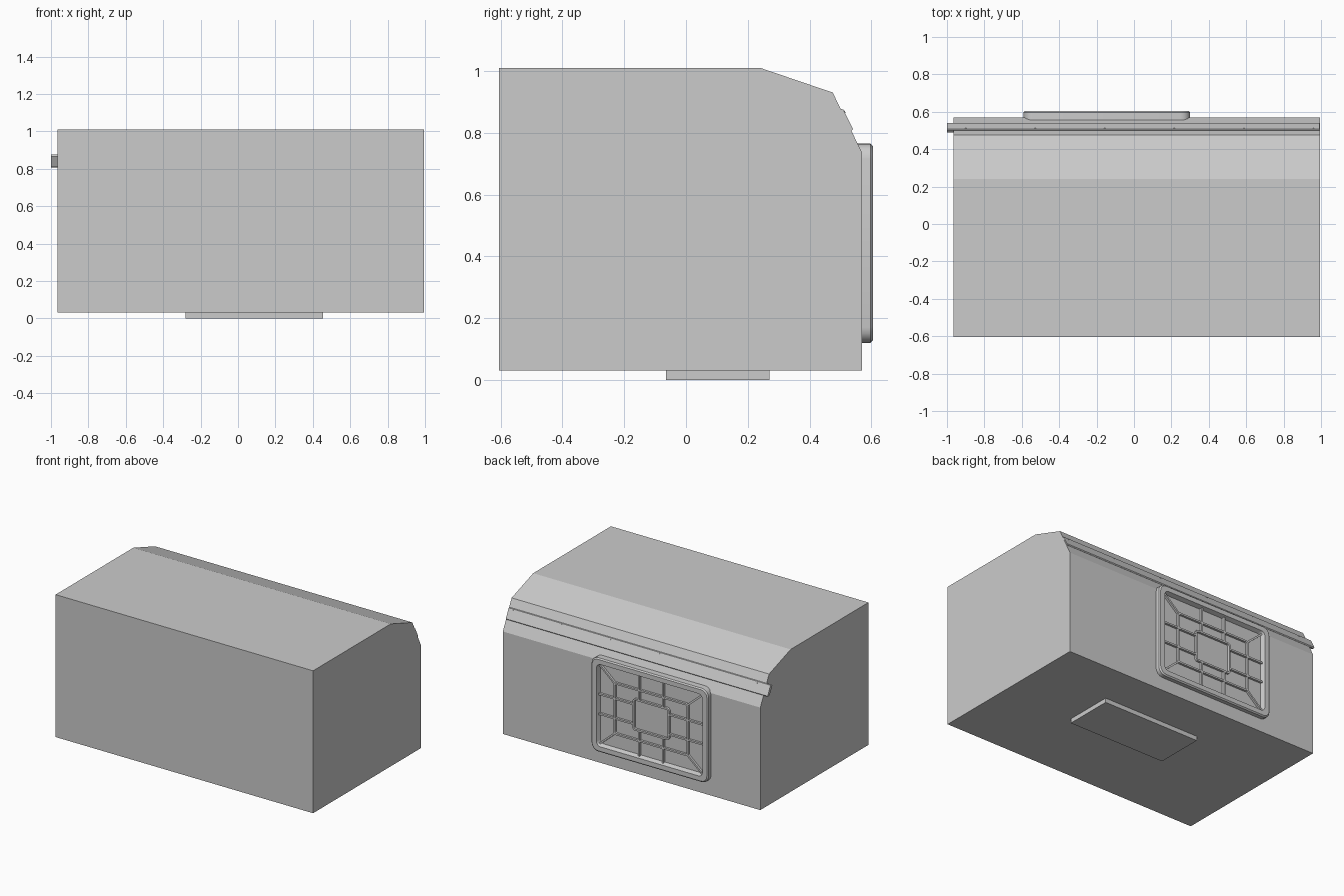
import bpy, bmesh, math
from mathutils import Vector

if "Cube" in bpy.data.objects:
    bpy.data.objects.remove(bpy.data.objects["Cube"])

GX, GZ = -0.145, 0.4425          # centre of the rear grille


def finish(name, bm, smooth=False):
    bmesh.ops.recalc_face_normals(bm, faces=bm.faces)
    me = bpy.data.meshes.new(name)
    bm.to_mesh(me)
    bm.free()
    ob = bpy.data.objects.new(name, me)
    bpy.context.collection.objects.link(ob)
    if smooth:
        bpy.ops.object.select_all(action='DESELECT')
        ob.select_set(True)
        bpy.context.view_layer.objects.active = ob
        bpy.ops.object.shade_smooth_by_angle(angle=math.radians(30))
    return ob


def add_box(bm, lo, hi):
    verts = bmesh.ops.create_cube(bm, size=1)['verts']
    lo, hi = Vector(lo), Vector(hi)
    for v in verts:
        v.co = (lo + hi) / 2 + v.co * (hi - lo)


def extrude_x(name, profile, x0, x1):
    bm = bmesh.new()
    face = bm.faces.new([bm.verts.new((x0, y, z)) for y, z in profile])
    geo = bmesh.ops.extrude_face_region(bm, geom=[face])['geom']
    bmesh.ops.translate(bm, vec=(x1 - x0, 0, 0),
                        verts=[g for g in geo if isinstance(g, bmesh.types.BMVert)])
    return finish(name, bm)


def rounded_loop(bm, w, h, y, r, seg=4):
    loop = []
    for k, (sx, sz) in enumerate([(1, 1), (-1, 1), (-1, -1), (1, -1)]):
        for i in range(seg + 1):
            a = (k + i / seg) * math.pi / 2
            loop.append(bm.verts.new((GX + sx * (w - r) + r * math.cos(a), y,
                                      GZ + sz * (h - r) + r * math.sin(a))))
    return loop


def loft(bm, sections, cap):
    loops = [rounded_loop(bm, *s) for s in sections]
    for a, b in zip(loops, loops[1:]):
        n = len(a)
        for i in range(n):
            bm.faces.new((a[i], a[(i + 1) % n], b[(i + 1) % n], b[i]))
    if cap:
        bm.faces.new(loops[-1])


# Main case with two-step chamfer at the upper rear
extrude_x("case_body", [(-0.605, 0.03), (0.57, 0.03), (0.57, 0.735),
                        (0.475, 0.93), (0.24, 1.01), (-0.605, 1.01)], -0.965, 0.995)

# Base plate
bm = bmesh.new()
add_box(bm, (-0.28, -0.065, 0), (0.455, 0.27, 0.035))
finish("base_plate", bm)

# Rail along the rear chamfer, sticking out at one end
extrude_x("rear_rail", [(0.49, 0.865), (0.502, 0.877), (0.509, 0.875),
                        (0.541, 0.812), (0.536, 0.806), (0.518, 0.81)], -1.0, 0.993)

# Small rivets on the rail
bm = bmesh.new()
normal = Vector((0, 0.899, 0.438))
rot = normal.to_track_quat('Z', 'Y').to_matrix().to_4x4()
for i in range(6):
    vs = bmesh.ops.create_cone(bm, cap_ends=True, segments=8, radius1=0.005,
                               radius2=0.004, depth=0.006, matrix=rot)['verts']
    bmesh.ops.translate(bm, verts=vs, vec=(0.96 - 0.372 * i, 0.512, 0.867))
finish("rail_rivets", bm)

# Grille frame with its recessed panel
bm = bmesh.new()
loft(bm, [(0.445, 0.3225, 0.54, 0.05), (0.445, 0.3225, 0.597, 0.05),
          (0.437, 0.3145, 0.605, 0.045), (0.403, 0.283, 0.605, 0.03),
          (0.393, 0.273, 0.575, 0.025)], True)
finish("grille_frame", bm, True)

# Concentric grille rings
bm = bmesh.new()
T, Y0, Y1 = 0.012, 0.573, 0.59
for w, h in [(0.285, 0.18), (0.14, 0.11)]:
    loft(bm, [(w, h, Y0, 0.022), (w, h, Y1, 0.022),
              (w - T, h - T, Y1, 0.012), (w - T, h - T, Y0, 0.012)], False)
finish("grille_rings", bm, True)

# Straight and diagonal grille ribs
bm = bmesh.new()


def rib(ax, az, bx, bz):
    a, b = Vector((GX + ax, 0, GZ + az)), Vector((GX + bx, 0, GZ + bz))
    d = (b - a).normalized()
    s = Vector((d.z, 0, -d.x)) * T / 2
    rows = [[bm.verts.new(p + Vector((0, y, 0))) for p in (a + s, b + s, b - s, a - s)]
            for y in (Y0, Y1)]
    bm.faces.new(rows[0])
    bm.faces.new(rows[1])
    for i in range(4):
        j = (i + 1) % 4
        bm.faces.new((rows[0][i], rows[0][j], rows[1][j], rows[1][i]))


for s in (-1, 1):
    for t in (-1, 1):
        rib(s * 0.09, t * 0.104, s * 0.09, t * 0.28)
        rib(s * 0.134, t * 0.068, s * 0.4, t * 0.068)
        rib(s * 0.275, t * 0.17, s * 0.39, t * 0.27)
finish("grille_ribs", bm)
